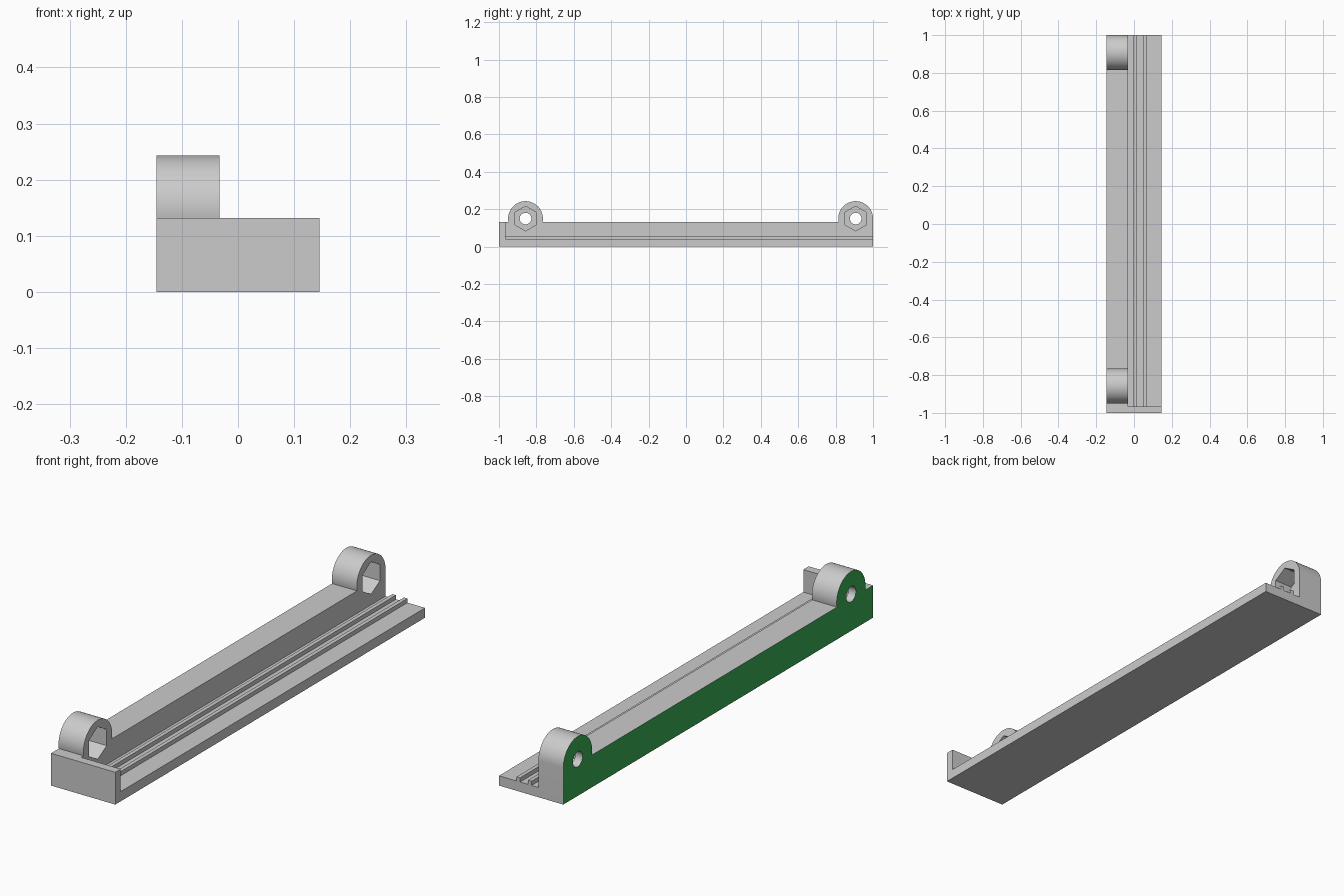
import bpy, bmesh, math

if "Cube" in bpy.data.objects:
    bpy.data.objects.remove(bpy.data.objects["Cube"])

X0, X1, X2 = -0.1455, -0.033, 0.1455    # outer face, inner wall face, plate edge
WALL_H, PLATE_H, RAIL_H = 0.132, 0.04, 0.057
STOP_Y = -0.965
BOSS_R, BOSS_Z = 0.093, 0.15
BOSS_Y = (0.907, -0.858)


def material(name, rgb):
    m = bpy.data.materials.new(name)
    m.diffuse_color = (*rgb, 1)
    m.use_nodes = True
    m.node_tree.nodes["Principled BSDF"].inputs["Base Color"].default_value = m.diffuse_color
    return m


grey = material("light grey", (0.6, 0.6, 0.6))
green = material("green", (0.044, 0.42, 0.09))


def prism(name, points, place, a, b):
    """Extrude a 2D outline from a to b; place(u, v, t) gives the 3D point."""
    bm = bmesh.new()
    ends = [[bm.verts.new(place(u, v, t)) for u, v in points] for t in (a, b)]
    bm.faces.new(ends[0])
    bm.faces.new(ends[1][::-1])
    n = len(points)
    for i in range(n):
        j = (i + 1) % n
        bm.faces.new((ends[0][i], ends[1][i], ends[1][j], ends[0][j]))
    bmesh.ops.recalc_face_normals(bm, faces=bm.faces)
    me = bpy.data.meshes.new(name)
    bm.to_mesh(me)
    bm.free()
    ob = bpy.data.objects.new(name, me)
    bpy.context.collection.objects.link(ob)
    me.materials.append(grey)
    return ob


def along_x(u, v, t):
    return (t, u, v)


def along_y(u, v, t):
    return (u, t, v)


def arc(cy, cz, r, start, end, n):
    return [(cy + r * math.cos(start + (end - start) * i / n),
             cz + r * math.sin(start + (end - start) * i / n)) for i in range(n + 1)]


# Side wall with the two round bosses in its outline
dip = math.asin((BOSS_Z - WALL_H) / BOSS_R)
outline = [(-1, 0), (1, 0)]
outline += arc(BOSS_Y[0], BOSS_Z, BOSS_R, 0, math.pi + dip, 40)
outline += arc(BOSS_Y[1], BOSS_Z, BOSS_R, -dip, math.pi + dip, 40)
outline += [(-1, WALL_H)]
wall = prism("side_wall", outline, along_x, X0, X1)

# Bolt holes and hexagonal nut pockets
cutters = []
for y in BOSS_Y:
    hole = arc(y, BOSS_Z, 0.031, 0, math.tau, 40)[:-1]
    hexagon = arc(y, BOSS_Z, 0.066, math.pi / 6, math.pi / 6 + math.tau, 6)[:-1]
    cutters.append(prism("hole_cutter", hole, along_x, X0 - 0.05, X1 + 0.05))
    cutters.append(prism("nut_cutter", hexagon, along_x, X1 - 0.08, X1 + 0.06))

bpy.context.view_layer.objects.active = wall
wall.select_set(True)
for c in cutters:
    mod = wall.modifiers.new("cut", 'BOOLEAN')
    mod.operation = 'DIFFERENCE'
    mod.solver = 'EXACT'
    mod.object = c
    bpy.ops.object.modifier_apply(modifier=mod.name)
for c in cutters:
    bpy.data.objects.remove(c)

# Outer face of the wall is green
wall.data.materials.clear()
wall.data.materials.append(grey)
wall.data.materials.append(green)
for p in wall.data.polygons:
    p.material_index = 1 if p.normal.x < -0.9 and p.center.x < X0 + 0.001 else 0
bpy.ops.object.shade_smooth_by_angle(angle=math.radians(30))

# Base plate with two raised guide rails
section = [(X1, 0), (X2, 0), (X2, PLATE_H)]
for a, b in ((0.066, 0.05), (0.014, -0.002)):
    section += [(a, PLATE_H), (a, RAIL_H), (b, RAIL_H), (b, PLATE_H)]
section += [(X1, PLATE_H)]
prism("base_plate", section, along_y, STOP_Y, 1)

# End stop closing the front
prism("end_stop", [(X1, 0), (X2, 0), (X2, WALL_H), (X1, WALL_H)], along_y, -1, STOP_Y)
